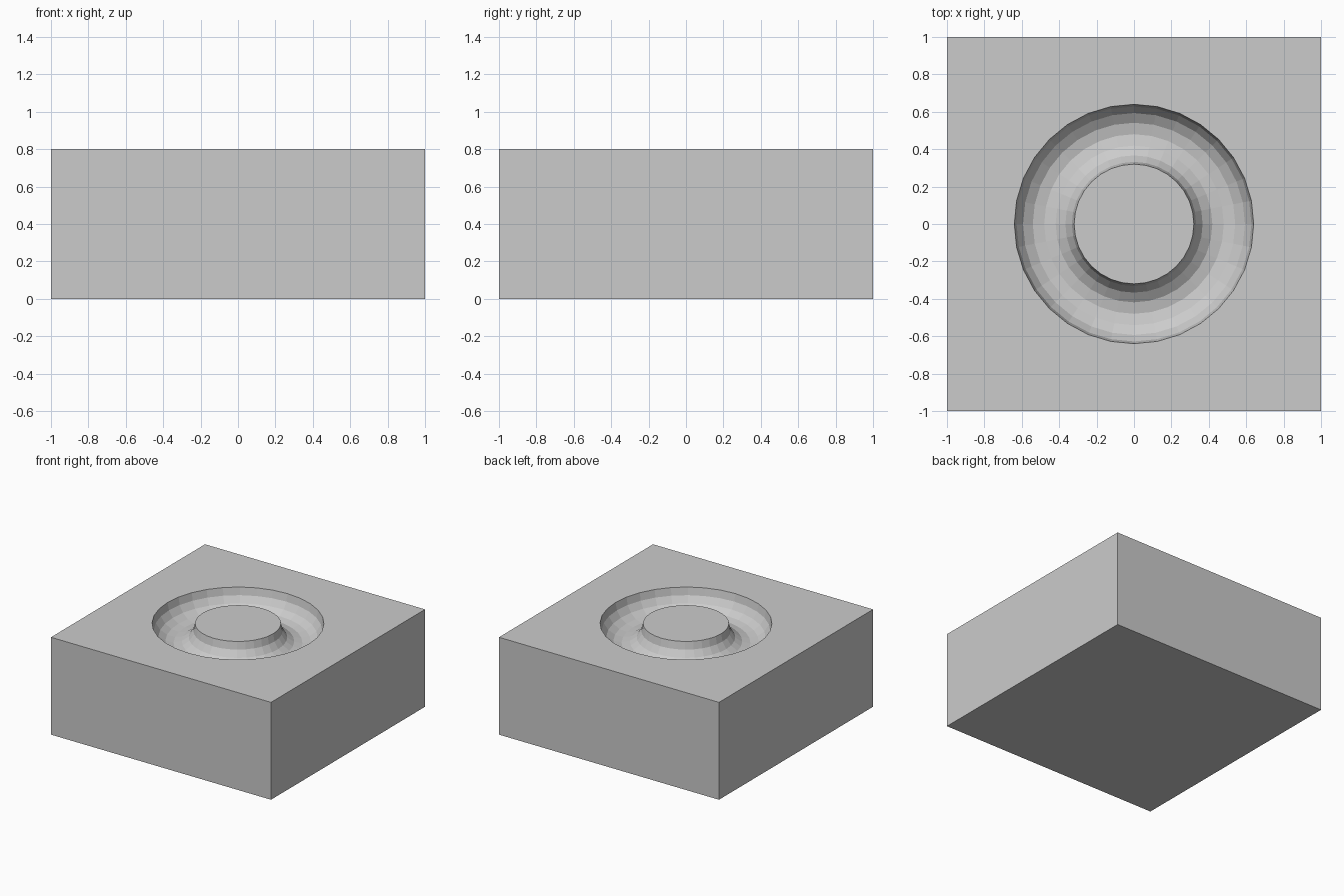
import bpy

if "Cube" in bpy.data.objects:
    bpy.data.objects.remove(bpy.data.objects["Cube"])

# Block
bpy.ops.mesh.primitive_cube_add(size=1, location=(0, 0, 0.4))
block = bpy.context.object
block.name = "block"
block.scale = (2, 2, 0.8)
bpy.ops.object.transform_apply(location=True, rotation=True, scale=True)

# Ring-shaped cutter centred on the top face
bpy.ops.mesh.primitive_torus_add(major_radius=0.48, minor_radius=0.16,
                                 major_segments=32, minor_segments=16,
                                 location=(0, 0, 0.8))
cutter = bpy.context.object
cutter.name = "groove_cutter"

# Half-round ring groove
groove = block.modifiers.new("ring_groove", 'BOOLEAN')
groove.operation = 'DIFFERENCE'
groove.solver = 'EXACT'
groove.object = cutter
bpy.context.view_layer.objects.active = block
bpy.ops.object.modifier_apply(modifier=groove.name)
bpy.data.objects.remove(cutter)
